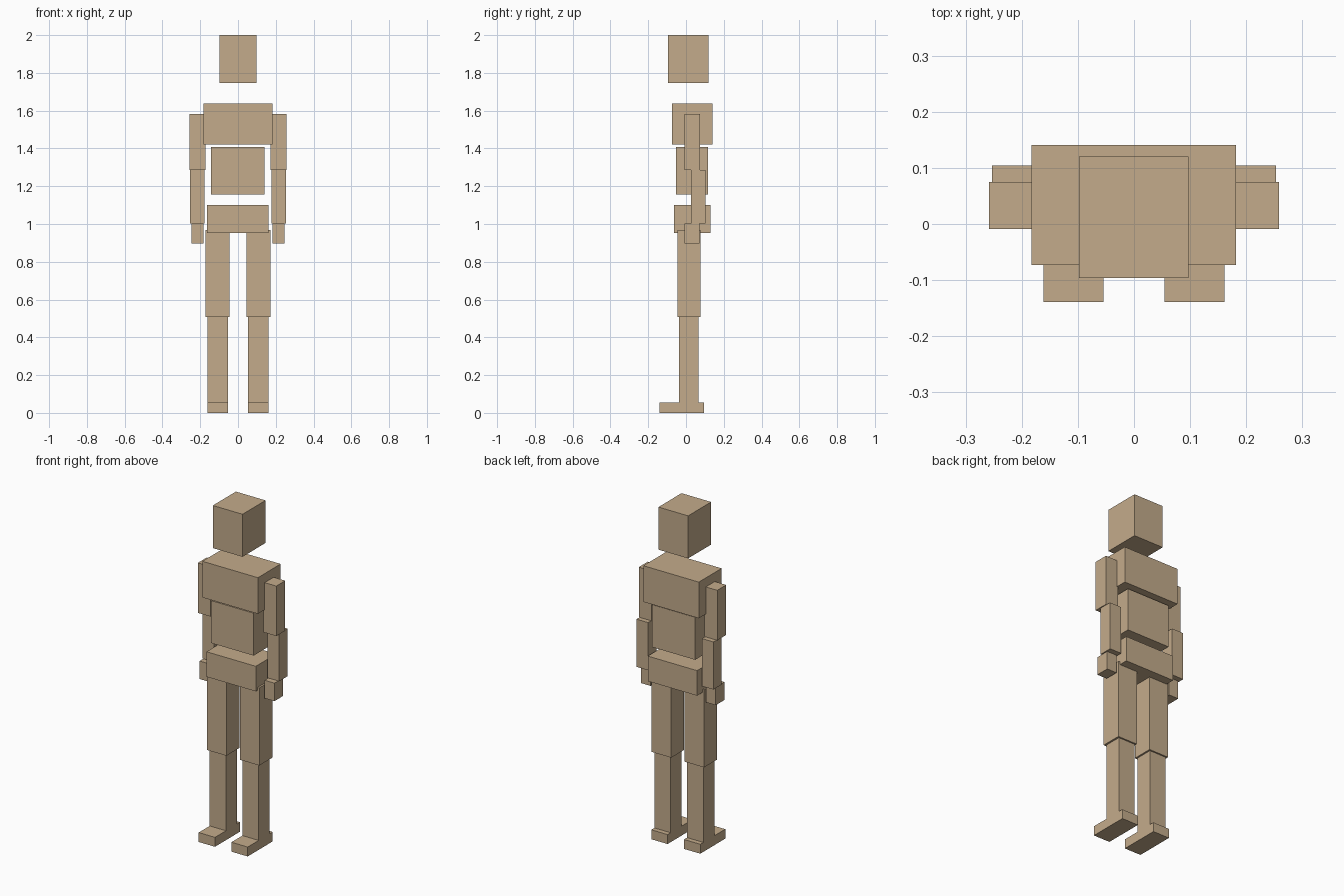
import bpy
from mathutils import Vector

cube = bpy.data.objects.get("Cube")
if cube:
    bpy.data.objects.remove(cube, do_unlink=True)

tan = bpy.data.materials.new("tan_wood")
tan.use_nodes = True
tan.diffuse_color = (0.55, 0.41, 0.26, 1)
tan.node_tree.nodes["Principled BSDF"].inputs["Base Color"].default_value = tan.diffuse_color


def block(name, x, y, z):
    """Box spanning the given (min, max) ranges."""
    low, high = (Vector(corner) for corner in zip(x, y, z))
    bpy.ops.mesh.primitive_cube_add(size=1, location=(low + high) / 2)
    obj = bpy.context.object
    obj.name = name
    obj.scale = high - low
    bpy.ops.object.transform_apply(location=False, rotation=False, scale=True)
    obj.data.materials.append(tan)


def pair(name, x, y, z):
    """Matching blocks on the left (+x) and right (-x)."""
    block("left_" + name, x, y, z)
    block("right_" + name, (-x[1], -x[0]), y, z)


# Head and torso, with open gaps between the blocks
block("head", (-0.098, 0.097), (-0.096, 0.12), (1.747, 2))
block("chest", (-0.183, 0.182), (-0.073, 0.141), (1.422, 1.637))
block("abdomen", (-0.142, 0.14), (-0.053, 0.117), (1.155, 1.407))
block("pelvis", (-0.163, 0.161), (-0.063, 0.129), (0.952, 1.101))

# Arms
pair("upper_arm", (0.173, 0.258), (-0.009, 0.075), (1.286, 1.583))
pair("forearm", (0.177, 0.253), (0.026, 0.104), (1.003, 1.286))
pair("hand", (0.182, 0.246), (-0.009, 0.072), (0.896, 1.003))

# Legs
pair("thigh", (0.044, 0.172), (-0.046, 0.076), (0.508, 0.969))
pair("shin", (0.054, 0.161), (-0.036, 0.067), (0.056, 0.508))
pair("foot", (0.054, 0.161), (-0.139, 0.096), (0, 0.056))
